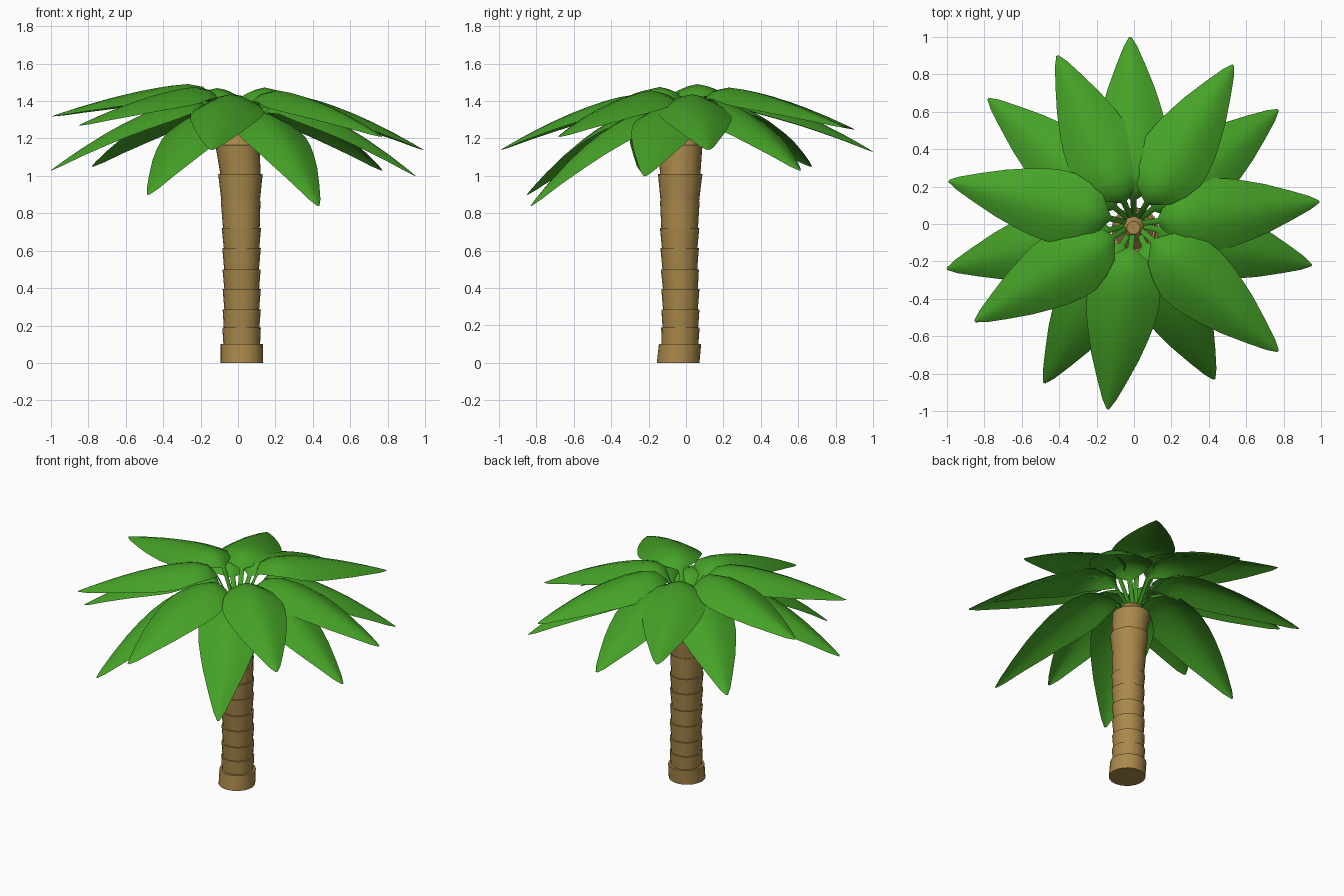
import bpy, bmesh, math
from mathutils import Vector

if "Cube" in bpy.data.objects:
    bpy.data.objects.remove(bpy.data.objects["Cube"])


def material(name, color):
    m = bpy.data.materials.new(name)
    m.diffuse_color = (*color, 1)
    m.use_nodes = True
    m.node_tree.nodes["Principled BSDF"].inputs["Base Color"].default_value = m.diffuse_color
    return m


BARK = material("bark", (0.40, 0.25, 0.07))
GREEN = material("leaf_green", (0.06, 0.36, 0.02))


def finish(name, bm, mat, angle):
    bmesh.ops.recalc_face_normals(bm, faces=bm.faces)
    me = bpy.data.meshes.new(name)
    bm.to_mesh(me)
    bm.free()
    ob = bpy.data.objects.new(name, me)
    bpy.context.collection.objects.link(ob)
    me.materials.append(mat)
    bpy.ops.object.select_all(action='DESELECT')
    bpy.context.view_layer.objects.active = ob
    ob.select_set(True)
    bpy.ops.object.shade_smooth_by_angle(angle=math.radians(angle))
    return ob


def interp(table, x):
    for (a, fa), (b, fb) in zip(table, table[1:]):
        if x <= b:
            return fa + (fb - fa) * (x - a) / (b - a)
    return table[-1][1]


# Trunk: stacked rings flaring upward, then a tapered crown (z, x, y, bottom r, top r)
RINGS = [(0.0, 0.021, -0.042, 0.114, 0.113), (0.10, 0.020, -0.032, 0.098, 0.103),
         (0.19, 0.019, -0.030, 0.095, 0.102), (0.285, 0.020, -0.030, 0.093, 0.102),
         (0.395, 0.020, -0.030, 0.093, 0.102), (0.50, 0.019, -0.033, 0.093, 0.103),
         (0.615, 0.019, -0.034, 0.095, 0.105), (0.72, 0.018, -0.034, 0.098, 0.106),
         (0.865, 0.014, -0.033, 0.103, 0.119), (1.01, 0.013, -0.031, 0.108, 0.118),
         (1.165, -0.003, -0.030, 0.105, 0.035), (1.25, -0.003, -0.02, 0, 0)]
SIDES = 20
bm = bmesh.new()
for (z0, x0, y0, rb, rt), (z1, x1, y1, _, _) in zip(RINGS, RINGS[1:]):
    loops = []
    for x, y, z, r in ((x0, y0, z0, rb), (x1, y1, z1, rt)):
        loops.append([bm.verts.new((x + r * math.cos(2 * math.pi * i / SIDES),
                                    y + r * math.sin(2 * math.pi * i / SIDES), z))
                      for i in range(SIDES)])
    for i in range(SIDES):
        j = (i + 1) % SIDES
        bm.faces.new((loops[0][i], loops[0][j], loops[1][j], loops[1][i]))
    bm.faces.new(loops[0][::-1])
    bm.faces.new(loops[1])
finish("trunk", bm, BARK, 35)

# Leaf half width along its length; the narrow start is the stalk
WIDTH = [(0.02, 0.014), (0.13, 0.016), (0.19, 0.11), (0.27, 0.16), (0.36, 0.193),
         (0.43, 0.195), (0.52, 0.183), (0.62, 0.158), (0.72, 0.128), (0.85, 0.078),
         (0.95, 0.036), (1.0, 0.006)]
STATIONS = [w[0] for w in WIDTH]
ACROSS = [-1, -0.67, -0.33, 0, 0.33, 0.67, 1]


def leaf(name, tx, ty, tz):
    reach = math.hypot(tx, ty)
    out = Vector((tx / reach, ty / reach, 0))
    side = Vector((-out.y, out.x, 0))
    peak = 1.47 + 0.3 * (tz - 1.25)
    rise = [(0.02, 1.18), (0.13, peak - 0.07), (0.19, peak - 0.015), (0.25, peak)]
    bm = bmesh.new()
    rows = []
    for t in STATIONS:
        r, w = t * reach, interp(WIDTH, t)
        if t < 0.25:
            z = interp(rise, t)
        else:
            z = peak - (peak - tz) * ((t - 0.25) / 0.75) ** 1.5
        rows.append([bm.verts.new(out * r + side * (w * v)
                                  + Vector((0, 0, z - 0.4 * w * abs(v) ** 1.6)))
                     for v in ACROSS])
    for a, b in zip(rows, rows[1:]):
        for i in range(len(ACROSS) - 1):
            bm.faces.new((a[i], b[i], b[i + 1], a[i + 1]))
    finish(name, bm, GREEN, 60)


# Leaves: upper and lower crowns, given by tip positions
UPPER = [(0.99, 0.12, 1.14), (0.77, -0.68, 1.21), (-0.14, -0.99, 1.14), (-0.85, -0.52, 1.27),
         (-0.99, 0.23, 1.32), (-0.41, 0.90, 1.25), (0.53, 0.85, 1.26)]
LOWER = [(0.95, -0.22, 1.00), (0.43, -0.83, 0.84), (-0.48, -0.85, 0.90), (-1.0, -0.24, 1.03),
         (-0.78, 0.67, 1.05), (-0.02, 1.0, 1.13), (0.77, 0.61, 1.03)]
for crown, tips in (("upper", UPPER), ("lower", LOWER)):
    for i, tip in enumerate(tips):
        leaf(f"{crown}_leaf_{i + 1}", *tip)
